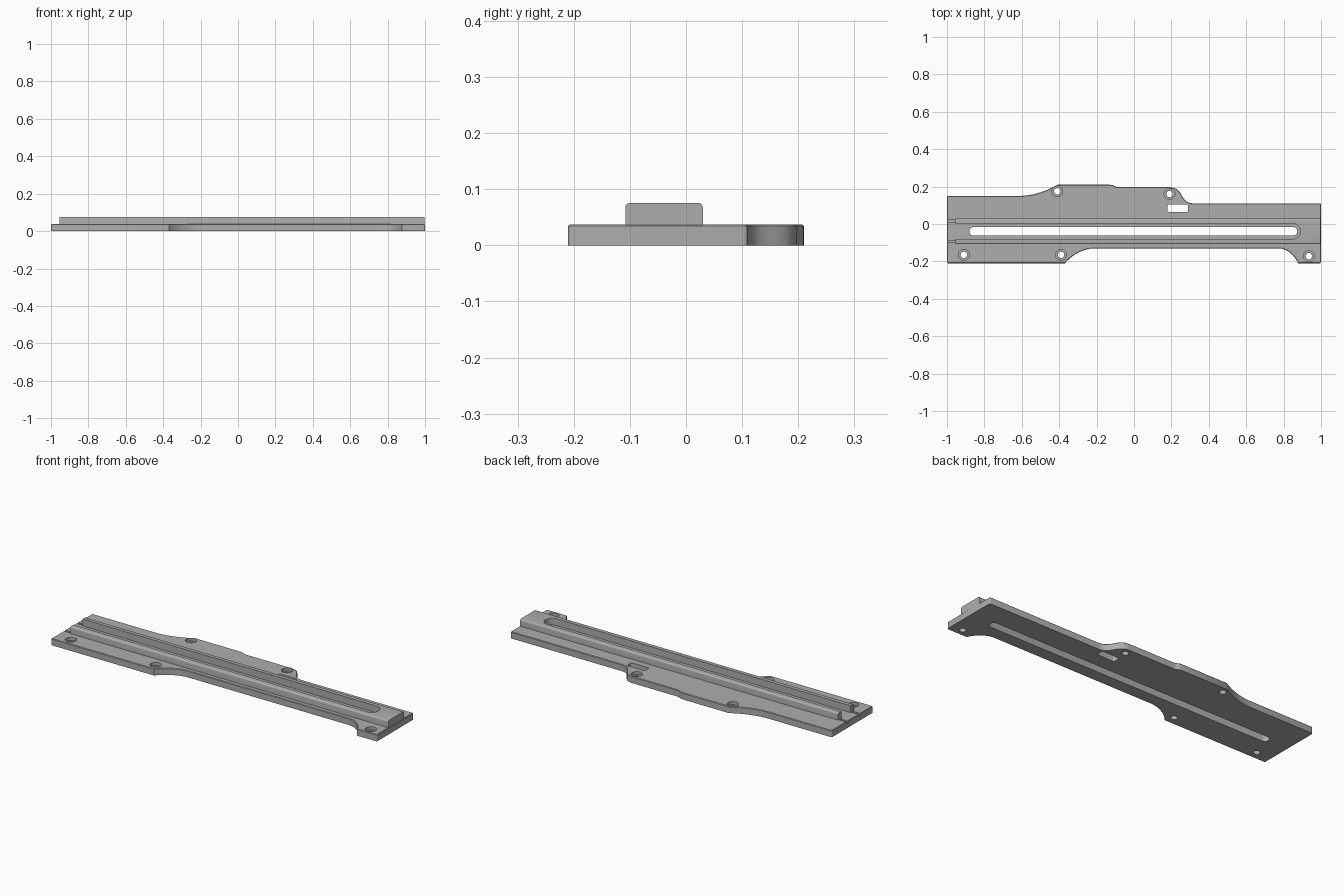
import bpy, bmesh, math
from mathutils import Vector
from mathutils.geometry import interpolate_bezier

if "Cube" in bpy.data.objects:
    bpy.data.objects.remove(bpy.data.objects["Cube"], do_unlink=True)

PLATE_TOP, RAIL_TOP = 0.037, 0.0755
RAIL_Y = -0.039          # centre line of the rail and its slot

grey = bpy.data.materials.new("plain grey")
grey.use_nodes = True
colour = (0.42, 0.42, 0.42, 1)
grey.diffuse_color = colour
grey.node_tree.nodes["Principled BSDF"].inputs["Base Color"].default_value = colour


def curve(a, b, c, d, n=14):
    return [tuple(p) for p in interpolate_bezier(*(Vector(v) for v in (a, b, c, d)), n)]


def prism(name, outline, z0, z1, corner=0.0, top=0.0, top_steps=1, long_only=False):
    """Extrude an outline, round its upright corners, then soften its top rim."""
    bm = bmesh.new()
    base = bm.faces.new([bm.verts.new((p[0], p[1], z0)) for p in outline])
    up = bmesh.ops.extrude_face_region(bm, geom=[base])["geom"]
    bmesh.ops.translate(bm, vec=(0, 0, z1 - z0),
                        verts=[v for v in up if isinstance(v, bmesh.types.BMVert)])
    bmesh.ops.recalc_face_normals(bm, faces=bm.faces)
    if corner:
        upright = [e for e in bm.edges if abs(e.verts[0].co.z - e.verts[1].co.z) > 0.001
                   and e.calc_face_angle(0) > math.radians(80)]
        bmesh.ops.bevel(bm, geom=upright, offset=corner, segments=4, profile=0.5, affect="EDGES")
    if top:
        rim = [e for e in bm.edges if all(v.co.z > z1 - 1e-5 for v in e.verts)]
        if long_only:
            rim = [e for e in rim if abs(e.verts[0].co.y - e.verts[1].co.y) < 1e-5]
        bmesh.ops.bevel(bm, geom=rim, offset=top, segments=top_steps, profile=0.5, affect="EDGES")
    mesh = bpy.data.meshes.new(name)
    bm.to_mesh(mesh)
    bm.free()
    mesh.materials.append(grey)
    obj = bpy.data.objects.new(name, mesh)
    bpy.context.collection.objects.link(obj)
    return obj


def box(x0, x1, y0, y1):
    return [(x0, y0), (x1, y0), (x1, y1), (x0, y1)]


def circle(x, y, r, n=32):
    return [(x + r * math.cos(math.tau * i / n), y + r * math.sin(math.tau * i / n))
            for i in range(n)]


def stadium(x0, x1, y, r, n=12):
    ends = []
    for x, start in ((x1, -math.pi / 2), (x0, math.pi / 2)):
        side = r if x == x1 else -r
        ends += [(x - side + r * math.cos(start + math.pi * i / n),
                  y + r * math.sin(start + math.pi * i / n)) for i in range(n + 1)]
    return ends


def cut(target, cutters):
    for c in cutters:
        c.hide_render = True
        mod = target.modifiers.new("cut", "BOOLEAN")
        mod.object, mod.solver = c, "EXACT"
        bpy.context.view_layer.objects.active = target
        bpy.ops.object.modifier_apply(modifier=mod.name)


# Base plate with its curved outline
outline = [(-1, -0.21)]
outline += curve((-0.37, -0.21, 0), (-0.33, -0.165, 0), (-0.27, -0.13, 0), (-0.21, -0.13, 0))
outline += curve((0.77, -0.13, 0), (0.82, -0.13, 0), (0.86, -0.17, 0), (0.877, -0.21, 0))
outline += [(1, -0.21), (1, 0.11)]
outline += curve((0.32, 0.11, 0), (0.24, 0.11, 0), (0.27, 0.197, 0), (0.19, 0.197, 0))
outline += curve((-0.08, 0.197, 0), (-0.11, 0.197, 0), (-0.10, 0.21, 0), (-0.13, 0.21, 0), 8)
outline += curve((-0.41, 0.21, 0), (-0.47, 0.175, 0), (-0.54, 0.15, 0), (-0.62, 0.15, 0))
outline += [(-1, 0.15)]
plate = prism("base_plate", outline, 0, PLATE_TOP, corner=0.007, top=0.003)

# Raised rail with rounded long edges
rail = prism("slide_rail", box(-0.955, 0.998, RAIL_Y - 0.069, RAIL_Y + 0.069),
             0.03, RAIL_TOP, top=0.008, top_steps=4, long_only=True)

# Channel between the rail ridges, and the long slot through the plate
channel = prism("channel_cutter", stadium(-1.2, 0.89, RAIL_Y, 0.041), -0.1, 0.2)
slot = prism("slot_cutter", stadium(-0.88, 0.873, RAIL_Y, 0.023), -0.1, 0.2)
cut(rail, [channel])

# Counterbored screw holes
cutters = [channel, slot]
holes = []
for x, y in ((-0.41, 0.175), (0.19, 0.16), (-0.91, -0.165), (-0.39, -0.165), (0.935, -0.172)):
    holes.append(prism("counterbore_cutter", circle(x, y, 0.029), 0.02, 0.1))
    holes.append(prism("hole_cutter", circle(x, y, 0.017), -0.1, 0.1))

# Small window and the two shallow grooves at the open end of the rail
window = prism("window_cutter", box(0.18, 0.29, 0.065, 0.105), -0.1, 0.1, corner=0.008)
grooves = [prism("groove_cutter", box(-1.1, -0.955, y - 0.006, y + 0.006), 0.027, 0.1)
           for y in (RAIL_Y - 0.055, RAIL_Y + 0.055)]
cut(plate, [slot, window] + holes + grooves)

for helper in cutters + holes + grooves + [window]:
    bpy.data.objects.remove(helper, do_unlink=True)

# Smooth curved walls, keep the edges crisp
for obj in (plate, rail):
    bpy.ops.object.select_all(action="DESELECT")
    obj.select_set(True)
    bpy.context.view_layer.objects.active = obj
    bpy.ops.object.shade_smooth_by_angle(angle=math.radians(30))
